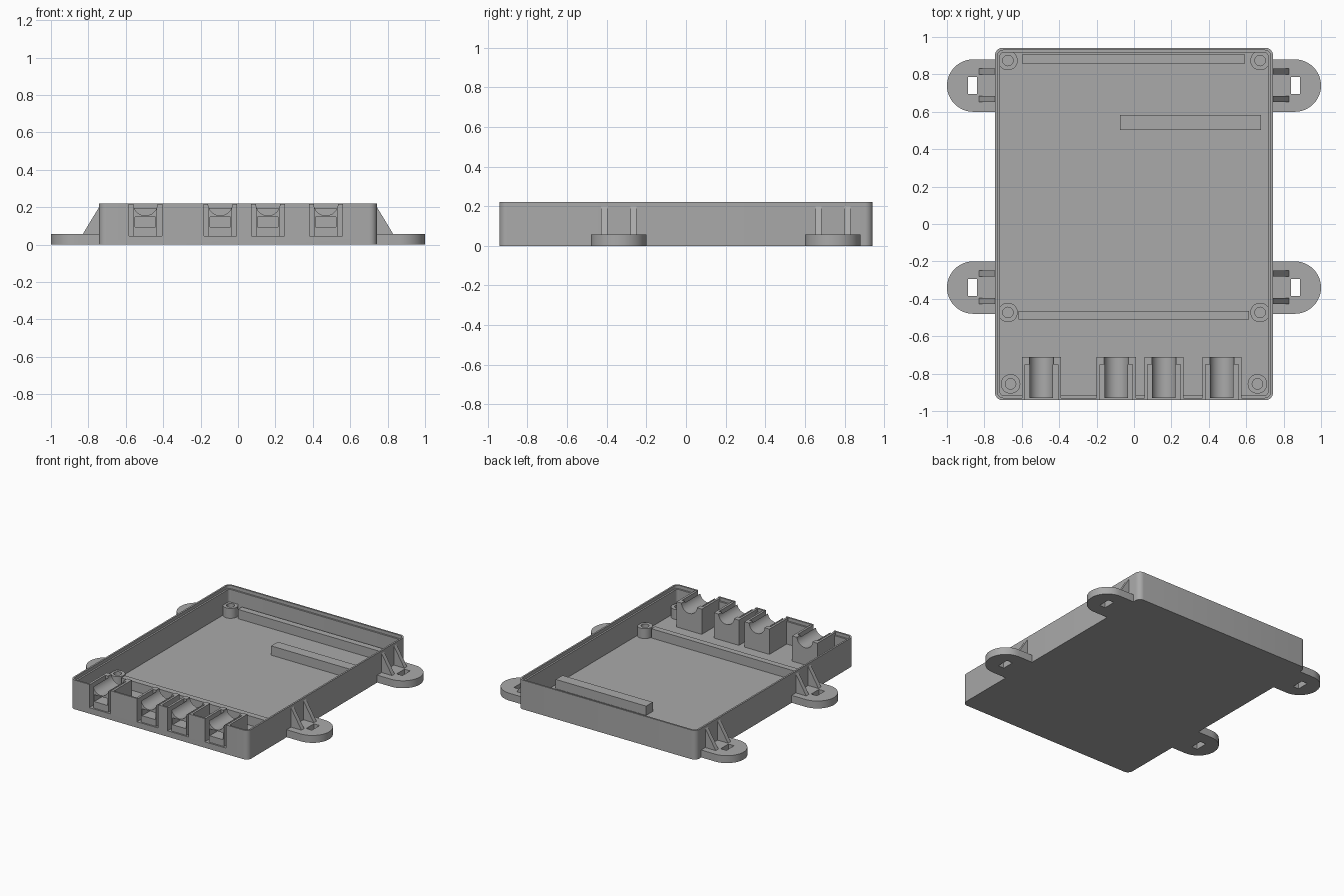
import bpy, bmesh, math
from mathutils import Matrix, Vector

if "Cube" in bpy.data.objects:
    bpy.data.objects.remove(bpy.data.objects["Cube"], do_unlink=True)

grey = bpy.data.materials.new("plain_grey")
grey.use_nodes = True
colour = (0.4, 0.4, 0.4, 1)
grey.diffuse_color = colour
grey.node_tree.nodes["Principled BSDF"].inputs["Base Color"].default_value = colour


def finish(name, bm):
    bmesh.ops.recalc_face_normals(bm, faces=bm.faces)
    mesh = bpy.data.meshes.new(name)
    bm.to_mesh(mesh)
    bm.free()
    mesh.materials.append(grey)
    ob = bpy.data.objects.new(name, mesh)
    bpy.context.collection.objects.link(ob)
    return ob


def prism(name, outline, direction):
    """Extrude a closed outline of 3D points."""
    bm = bmesh.new()
    face = bm.faces.new([bm.verts.new(p) for p in outline])
    new = bmesh.ops.extrude_face_region(bm, geom=[face])["geom"]
    moved = [v for v in new if isinstance(v, bmesh.types.BMVert)]
    bmesh.ops.translate(bm, verts=moved, vec=direction)
    return finish(name, bm)


def box(name, x0, x1, y0, y1, z0, z1):
    outline = [(x0, y0, z0), (x1, y0, z0), (x1, y1, z0), (x0, y1, z0)]
    return prism(name, outline, (0, 0, z1 - z0))


def rounded_box(name, hx, hy, r, z0, z1):
    pts = []
    for i, (sx, sy) in enumerate([(1, 1), (-1, 1), (-1, -1), (1, -1)]):
        for k in range(7):
            a = math.radians(90 * i + 15 * k)
            pts.append((sx * (hx - r) + r * math.cos(a),
                        sy * (hy - r) + r * math.sin(a), z0))
    return prism(name, pts, (0, 0, z1 - z0))


def rod(name, centre, r, length, along_y=False):
    bm = bmesh.new()
    bmesh.ops.create_cone(bm, cap_ends=True, segments=40, radius1=r, radius2=r, depth=length)
    if along_y:
        bmesh.ops.rotate(bm, verts=bm.verts, matrix=Matrix.Rotation(math.pi / 2, 3, "X"))
    bmesh.ops.translate(bm, verts=bm.verts, vec=Vector(centre))
    return finish(name, bm)


def combine(ob, tool, operation="DIFFERENCE"):
    """Apply a boolean and discard the tool object."""
    mod = ob.modifiers.new("cut", "BOOLEAN")
    mod.operation, mod.solver, mod.object = operation, "EXACT", tool
    graph = bpy.context.evaluated_depsgraph_get()
    mesh = bpy.data.meshes.new_from_object(ob.evaluated_get(graph))
    ob.modifiers.clear()
    ob.data = mesh
    bpy.data.objects.remove(tool, do_unlink=True)


FLOOR, TOP, BAR_TOP = 0.025, 0.22, 0.095
parts = []

# Open tray with a stepped lip
tray = rounded_box("tray", 0.743, 0.942, 0.04, 0, TOP)
combine(tray, rounded_box("cavity", 0.717, 0.916, 0.02, FLOOR, 0.4))
combine(tray, rounded_box("lip", 0.73, 0.929, 0.03, 0.195, 0.4))
parts.append(tray)

# Cable entries: housing, open recess and grooved cradle
for n, x in enumerate([-0.495, -0.095, 0.16, 0.47], 1):
    combine(tray, box("housing", x - 0.105, x + 0.105, -0.935, -0.71, 0.01, 0.216), "UNION")
    combine(tray, box("recess", x - 0.088, x + 0.088, -1.1, -0.75, 0.045, 0.4))
    combine(tray, rod("groove", (x, -0.74, TOP), 0.065, 0.1, True))
    cradle = box(f"cable_cradle_{n}", x - 0.063, x + 0.063, -0.93, -0.745, 0.04, 0.205)
    combine(cradle, rod("groove", (x, -0.84, TOP), 0.065, 0.4, True))
    combine(cradle, box("pocket", x - 0.055, x + 0.055, -1.1, -0.78, 0.095, 0.147))
    parts.append(cradle)

# Screw posts
for y, px in [(0.874, 0.674), (-0.473, 0.674), (-0.855, 0.66)]:
    for side, s in [("left", 1), ("right", -1)]:
        post = rod(f"screw_post_{side}", (s * px, y, 0.055), 0.052, 0.09)
        combine(post, rod("hole", (s * px, y, 0.1), 0.028, 0.14))
        parts.append(post)

# Raised bars on the floor
parts.append(box("back_bar", -0.6, 0.594, 0.857, 0.905, 0.01, BAR_TOP))
parts.append(box("short_bar", -0.075, 0.68, 0.503, 0.583, 0.01, BAR_TOP))
parts.append(box("front_bar", -0.618, 0.615, -0.51, -0.465, 0.01, BAR_TOP))

# Mounting tabs with slots and triangular ribs
for side, s in [("left", 1), ("right", -1)]:
    for place, y in [("back", 0.74), ("front", -0.34)]:
        outline = [(s * 0.725, y - 0.14, 0)]
        for k in range(25):
            a = math.radians(-90 + 7.5 * k)
            outline.append((s * (0.86 + 0.14 * math.cos(a)), y + 0.14 * math.sin(a), 0))
        outline.append((s * 0.725, y + 0.14, 0))
        tab = prism(f"{place}_{side}_tab", outline, (0, 0, 0.056))
        xs = sorted((s * 0.84, s * 0.888))
        combine(tab, box("slot", *xs, y - 0.046, y + 0.046, -0.1, 0.2))
        parts.append(tab)
        for dy in (-0.072, 0.075):
            y0 = y + dy - 0.016
            tri = [(s * 0.73, y0, 0.04), (s * 0.83, y0, 0.04), (s * 0.83, y0, 0.056),
                   (s * 0.743, y0, 0.2), (s * 0.73, y0, 0.2)]
            parts.append(prism(f"{place}_{side}_rib", tri, (0, 0.032, 0)))

# Smooth the round surfaces, keep edges sharp
bpy.ops.object.select_all(action="DESELECT")
for ob in parts:
    ob.select_set(True)
bpy.context.view_layer.objects.active = tray
bpy.ops.object.shade_smooth_by_angle(angle=math.radians(30))
